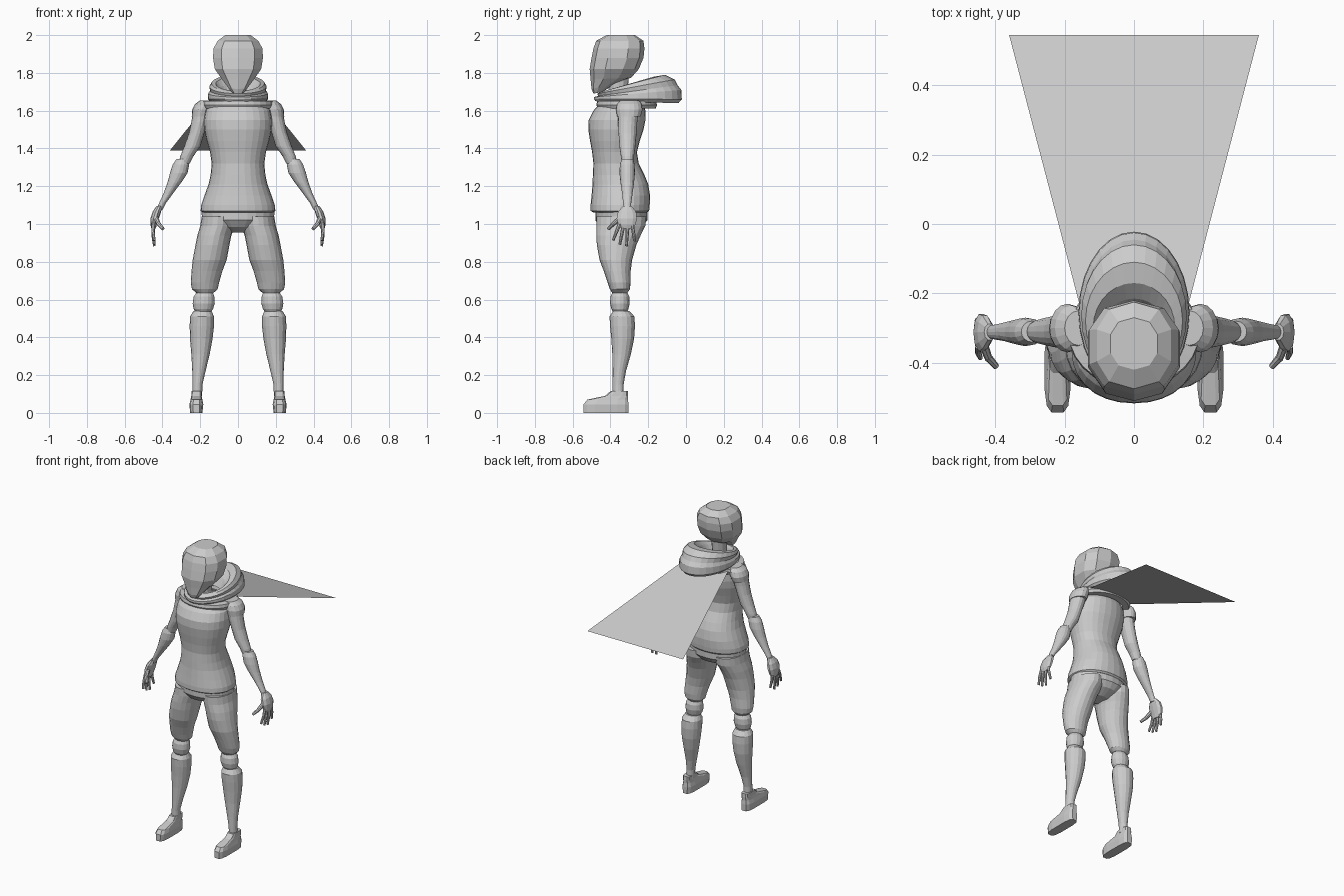
import bpy, bmesh
from math import cos, sin, pi, copysign
from mathutils import Vector


def finish(name, bm, mirror):
    bmesh.ops.recalc_face_normals(bm, faces=bm.faces)
    me = bpy.data.meshes.new(name)
    bm.to_mesh(me)
    bm.free()
    ob = bpy.data.objects.new(name, me)
    bpy.context.collection.objects.link(ob)
    if mirror:
        ob.modifiers.new("Mirror", 'MIRROR').use_mirror_merge = False
    return ob


def loft(name, rings, n=20, p=1.0, mirror=False, closed=False, turn=0.0):
    """Skin rings given by extents (x0, x1, y0, y1, z_front, z_back); p < 1 squares them off."""
    bm = bmesh.new()
    loops = []
    for x0, x1, y0, y1, *z in rings:
        loop = []
        for i in range(n):
            a = 2 * pi * (i + turn) / n
            c, s = [copysign(abs(v) ** p, v) for v in (cos(a), sin(a))]
            t = (s + 1) / 2
            loop.append(bm.verts.new(((x0 + x1) / 2 + c * (x1 - x0) / 2,
                                      y0 + t * (y1 - y0), z[0] + t * (z[-1] - z[0]))))
        loops.append(loop)
    pairs = list(zip(loops, loops[1:]))
    if closed:
        pairs.append((loops[-1], loops[0]))
    else:
        bm.faces.new(loops[0])
        bm.faces.new(loops[-1])
    for a, b in pairs:
        for i in range(n):
            j = (i + 1) % n
            bm.faces.new((a[i], a[j], b[j], b[i]))
    return finish(name, bm, mirror)


def sym(rings):
    return [(-w, w, *rest) for w, *rest in rings]


def finger(name, points, r):
    """Jointed finger of tapering segments, mirrored to the other hand."""
    bm = bmesh.new()
    for k, (a, b) in enumerate(zip(points, points[1:])):
        a, b = Vector(a), Vector(b)
        d = b - a
        m = d.to_track_quat('Z', 'Y').to_matrix().to_4x4()
        m.translation = (a + b) / 2
        bmesh.ops.create_cone(bm, cap_ends=True, segments=8, radius1=r * (1 - .15 * k),
                              radius2=r * (.8 - .15 * k), depth=d.length * 1.08, matrix=m)
    finish(name, bm, True)


# Head and neck
loft("head", sym([
    (.03, -.49, -.44, 1.69, 1.70), (.055, -.50, -.38, 1.715, 1.74),
    (.09, -.505, -.29, 1.765, 1.775), (.128, -.51, -.25, 1.82),
    (.138, -.50, -.225, 1.88), (.135, -.49, -.22, 1.93),
    (.112, -.475, -.225, 1.97), (.07, -.42, -.27, 2.0)]), n=10, p=.85, turn=.5)
loft("neck", sym([(.06, -.42, -.29, 1.6), (.045, -.41, -.31, 1.7), (.05, -.41, -.30, 1.8)]), n=12)

# Torso with flared tunic hem
loft("tunic", sym([
    (.185, -.49, -.205, 1.06), (.198, -.505, -.195, 1.07), (.195, -.505, -.192, 1.10),
    (.178, -.50, -.19, 1.15), (.156, -.495, -.20, 1.21), (.145, -.493, -.22, 1.26),
    (.139, -.49, -.25, 1.32), (.148, -.497, -.26, 1.38), (.165, -.508, -.245, 1.44),
    (.178, -.517, -.225, 1.50), (.18, -.515, -.215, 1.55), (.172, -.49, -.215, 1.60),
    (.145, -.46, -.225, 1.635), (.07, -.42, -.27, 1.65)]), n=28, p=.93)
loft("pelvis", sym([
    (.06, -.39, -.29, .955), (.13, -.455, -.23, .985), (.19, -.48, -.205, 1.02),
    (.193, -.48, -.205, 1.065)]), n=24)

# Scarf: flat collar ring below, hood-like fold rising at the back
loft("scarf_collar", sym([
    (.155, -.44, -.21, 1.615), (.18, -.468, -.16, 1.612), (.19, -.475, -.153, 1.63),
    (.187, -.47, -.16, 1.65), (.15, -.44, -.20, 1.655)]), n=28, closed=True)
loft("scarf_hood", sym([
    (.11, -.43, -.20, 1.65, 1.655), (.145, -.48, -.04, 1.65, 1.64),
    (.16, -.487, -.022, 1.662, 1.66), (.158, -.487, -.025, 1.672, 1.71),
    (.148, -.465, -.045, 1.678, 1.735), (.152, -.47, -.06, 1.69, 1.765),
    (.14, -.45, -.11, 1.70, 1.79), (.118, -.43, -.17, 1.705, 1.78),
    (.10, -.42, -.215, 1.69, 1.74), (.08, -.41, -.25, 1.66, 1.68)]), n=28, closed=True)

# Cape: one flat sheet streaming backwards
bm = bmesh.new()
bm.faces.new([bm.verts.new(v) for v in (
    (-.155, -.24, 1.645), (.155, -.24, 1.645), (.36, .545, 1.39), (-.36, .545, 1.39))])
finish("cape", bm, False)

# Legs
loft("thigh", [
    (.02, .192, -.475, -.21, 1.04), (.018, .20, -.475, -.215, .99),
    (.035, .215, -.475, -.24, .94), (.045, .225, -.472, -.262, .89),
    (.06, .24, -.458, -.285, .81), (.083, .246, -.435, -.293, .75),
    (.10, .25, -.415, -.293, .69), (.108, .244, -.403, -.297, .655),
    (.13, .22, -.39, -.31, .635)], mirror=True)
loft("knee", [
    (.135, .215, -.385, -.315, .645), (.125, .235, -.40, -.30, .615),
    (.123, .24, -.402, -.298, .58), (.132, .235, -.395, -.305, .55),
    (.15, .22, -.38, -.315, .525)], n=16, mirror=True)
loft("shin", [
    (.14, .235, -.385, -.30, .54), (.127, .254, -.405, -.273, .51),
    (.127, .256, -.402, -.27, .46), (.135, .254, -.395, -.275, .39),
    (.15, .247, -.39, -.292, .31), (.172, .242, -.388, -.318, .22),
    (.188, .24, -.388, -.33, .15), (.19, .242, -.388, -.33, .09)], n=16, mirror=True)
loft("foot", [
    (.188, .254, -.545, -.302, 0), (.183, .258, -.545, -.302, .045),
    (.188, .252, -.525, -.305, .07), (.192, .248, -.43, -.305, .09),
    (.192, .246, -.40, -.307, .115)], n=12, p=.55, mirror=True, turn=.5)

# Arms
loft("shoulder", [
    (.12, .20, -.35, -.25, 1.655), (.13, .228, -.365, -.235, 1.635),
    (.14, .243, -.37, -.23, 1.605), (.15, .245, -.365, -.24, 1.57)], n=16, mirror=True)
loft("upper_arm", [
    (.14, .235, -.36, -.25, 1.61), (.158, .247, -.36, -.258, 1.54),
    (.178, .26, -.357, -.262, 1.48), (.20, .285, -.352, -.268, 1.41),
    (.235, .305, -.345, -.275, 1.36), (.255, .315, -.338, -.282, 1.32)], n=16, mirror=True)
loft("forearm", [
    (.265, .325, -.34, -.28, 1.345), (.258, .345, -.35, -.272, 1.315),
    (.267, .36, -.352, -.27, 1.27), (.30, .373, -.347, -.275, 1.22),
    (.345, .395, -.338, -.283, 1.16), (.382, .418, -.333, -.29, 1.11),
    (.40, .432, -.33, -.292, 1.075)], n=16, mirror=True)

# Hands
loft("palm", [
    (.40, .432, -.335, -.287, 1.095), (.407, .452, -.362, -.262, 1.065),
    (.418, .463, -.37, -.257, 1.03), (.43, .463, -.36, -.265, .995),
    (.435, .458, -.345, -.285, .975)], n=10, mirror=True)
for name, y0, y1, tip in (("index", -.352, -.385, .915), ("middle", -.33, -.35, .893),
                          ("ring", -.308, -.315, .885), ("little", -.285, -.272, .91)):
    finger(name + "_finger", [(.448, y0, 1.0), (.45, (y0 + y1) / 2, (1.0 + tip) / 2),
                              (.443, y1, tip)], .011)
finger("thumb", [(.435, -.345, 1.035), (.42, -.385, 1.0), (.398, -.41, .975)], .014)
